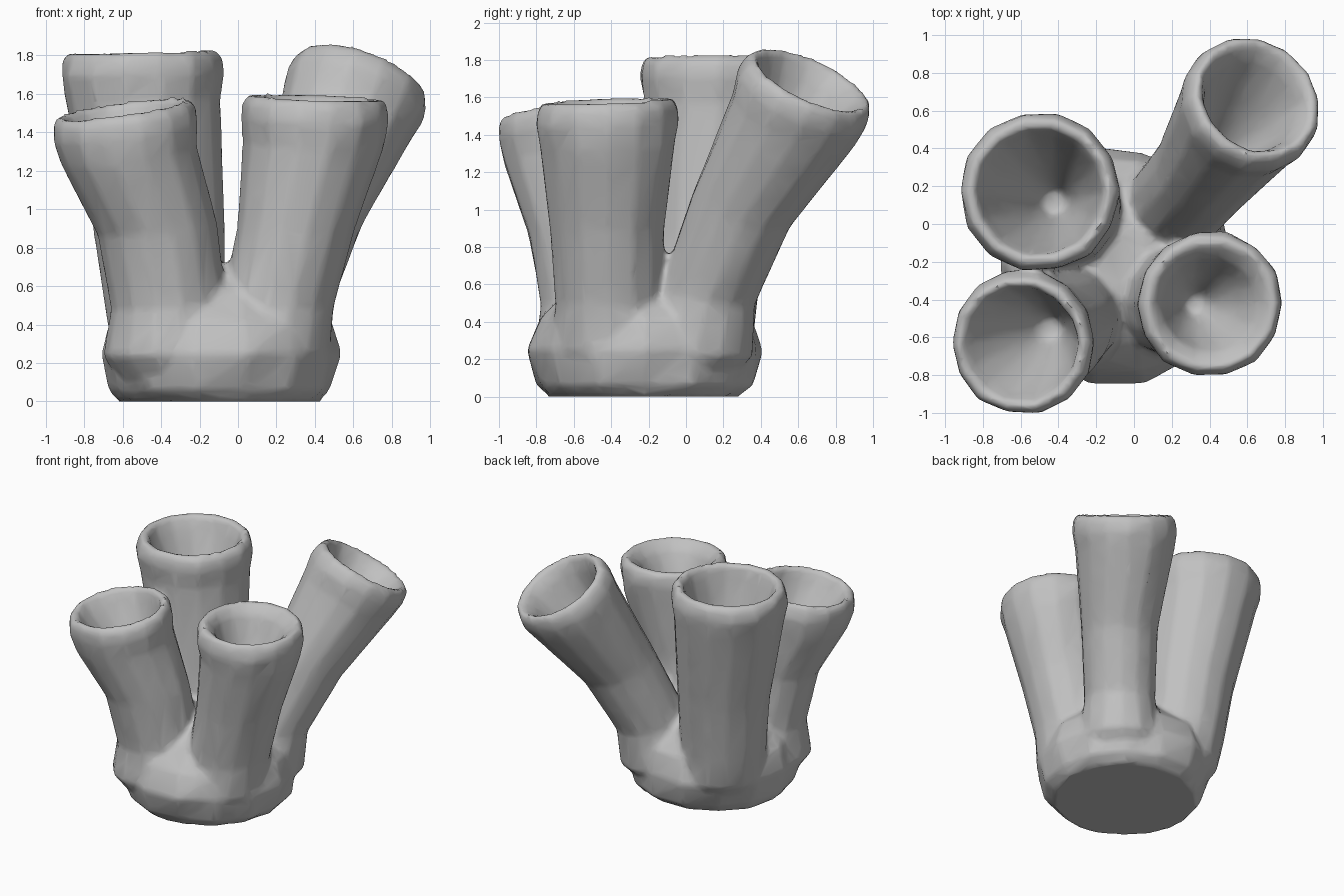
import bpy, bmesh, math, random
from mathutils import Vector

if "Cube" in bpy.data.objects:
    bpy.data.objects.remove(bpy.data.objects["Cube"])

random.seed(4)
SIDES = 14

mat = bpy.data.materials.new("sponge grey")
mat.diffuse_color = (0.53, 0.53, 0.53, 1)
mat.use_nodes = True
mat.node_tree.nodes["Principled BSDF"].inputs["Base Color"].default_value = mat.diffuse_color


def loft(name, rings, jitter=0.0):
    """Skin a closed solid over rings of (centre, radius, normal)."""
    bm = bmesh.new()
    loops = []
    for c, r, n in rings:
        n = Vector(n).normalized()
        u = Vector((0, 1, 0)).cross(n).normalized()
        v = n.cross(u)
        loop = []
        for i in range(SIDES):
            a = 2 * math.pi * i / SIDES
            k = r * (1 + random.uniform(-jitter, jitter))
            loop.append(bm.verts.new(Vector(c) + (u * math.cos(a) + v * math.sin(a)) * k))
        loops.append(loop)
    for a, b in zip(loops, loops[1:]):
        for i in range(SIDES):
            j = (i + 1) % SIDES
            bm.faces.new((a[i], a[j], b[j], b[i]))
    bm.faces.new(loops[0][::-1])
    bm.faces.new(loops[-1])
    bmesh.ops.recalc_face_normals(bm, faces=bm.faces)
    me = bpy.data.meshes.new(name)
    bm.to_mesh(me)
    bm.free()
    ob = bpy.data.objects.new(name, me)
    bpy.context.collection.objects.link(ob)
    return ob


def tube(name, path, tilt, floor_z, inner):
    """Hollow tube: path of (x, y, z, r), last point is the rim."""
    top = Vector(path[-1][:3])
    R = path[-1][3]
    n = Vector(tilt).normalized()
    rings = []
    for k, (x, y, z, r) in enumerate(path[:-1]):
        t = k / (len(path) - 1)
        rings.append(((x, y, z), r, Vector((0, 0, 1)).lerp(n, t)))
    # thick rounded lip
    for d, f in ((-0.24, 0.94), (-0.11, 1.0), (-0.03, 0.975), (0.015, 0.89), (-0.005, 0.8)):
        rings.append((top + n * d, R * f, n))
    # cavity tapering to a small floor
    p0, p1 = Vector(path[-2][:3]), top
    fl = p1 + (p0 - p1) * ((p1.z - floor_z) / (p1.z - p0.z))
    for t, f in ((0.12, 1), (0.4, 0.76), (0.7, 0.48), (1, 0.22)):
        rings.append((top.lerp(fl, t), inner * f, n.lerp(Vector((0, 0, 1)), t)))
    return loft(name, rings, 0.018)


Z = (0, 0, 1)
# lumpy foot
cx, cy = -0.09, -0.22
foot = [((cx, cy, z), r, Z) for z, r in
        ((0, 0.52), (0.06, 0.58), (0.25, 0.63), (0.42, 0.575), (0.58, 0.42), (0.72, 0.17))]
parts = [loft("sponge", foot, 0.035)]

# four tubes
parts += [
    tube("back_left_tube", [(-0.27, -0.04, 0.03, 0.24), (-0.34, 0.04, 0.25, 0.32),
                            (-0.38, 0.07, 0.5, 0.315),
                            (-0.41, 0.11, 0.9, 0.34), (-0.50, 0.17, 1.81, 0.425)],
         (-0.02, 0, 1), 1.0, 0.31),
    tube("front_left_tube", [(-0.30, -0.41, 0.03, 0.26), (-0.36, -0.47, 0.25, 0.34),
                             (-0.36, -0.48, 0.5, 0.30),
                             (-0.42, -0.54, 0.9, 0.31), (-0.60, -0.635, 1.515, 0.385)],
         (-0.14, -0.1, 1), 0.97, 0.285),
    tube("front_right_tube", [(0.10, -0.37, 0.03, 0.24), (0.17, -0.41, 0.25, 0.31),
                              (0.21, -0.41, 0.5, 0.295),
                              (0.30, -0.42, 0.9, 0.31), (0.405, -0.425, 1.575, 0.39)],
         (0.04, -0.04, 1), 1.05, 0.255),
    tube("back_right_tube", [(0.08, -0.06, 0.03, 0.24), (0.17, 0.05, 0.25, 0.31),
                             (0.23, 0.115, 0.55, 0.26),
                             (0.385, 0.295, 1.0, 0.28), (0.645, 0.665, 1.685, 0.38)],
         (0.38, 0.46, 1), 1.05, 0.26),
]

# fuse into one body with softened joints
bpy.ops.object.select_all(action='DESELECT')
for p in parts:
    p.select_set(True)
sponge = parts[0]
bpy.context.view_layer.objects.active = sponge
bpy.ops.object.join()
rm = sponge.modifiers.new("fuse", 'REMESH')
rm.mode = 'VOXEL'
rm.voxel_size = 0.022
sm = sponge.modifiers.new("soften", 'SMOOTH')
sm.factor = 0.5
sm.iterations = 6
dc = sponge.modifiers.new("simplify", 'DECIMATE')
dc.ratio = 0.12
for m in ("fuse", "soften", "simplify"):
    bpy.ops.object.modifier_apply(modifier=m)

# flat underside
for v in sponge.data.vertices:
    if v.co.z < 0.015:
        v.co.z = 0
sponge.data.materials.clear()
sponge.data.materials.append(mat)
bpy.ops.object.shade_smooth_by_angle(angle=math.radians(60))
